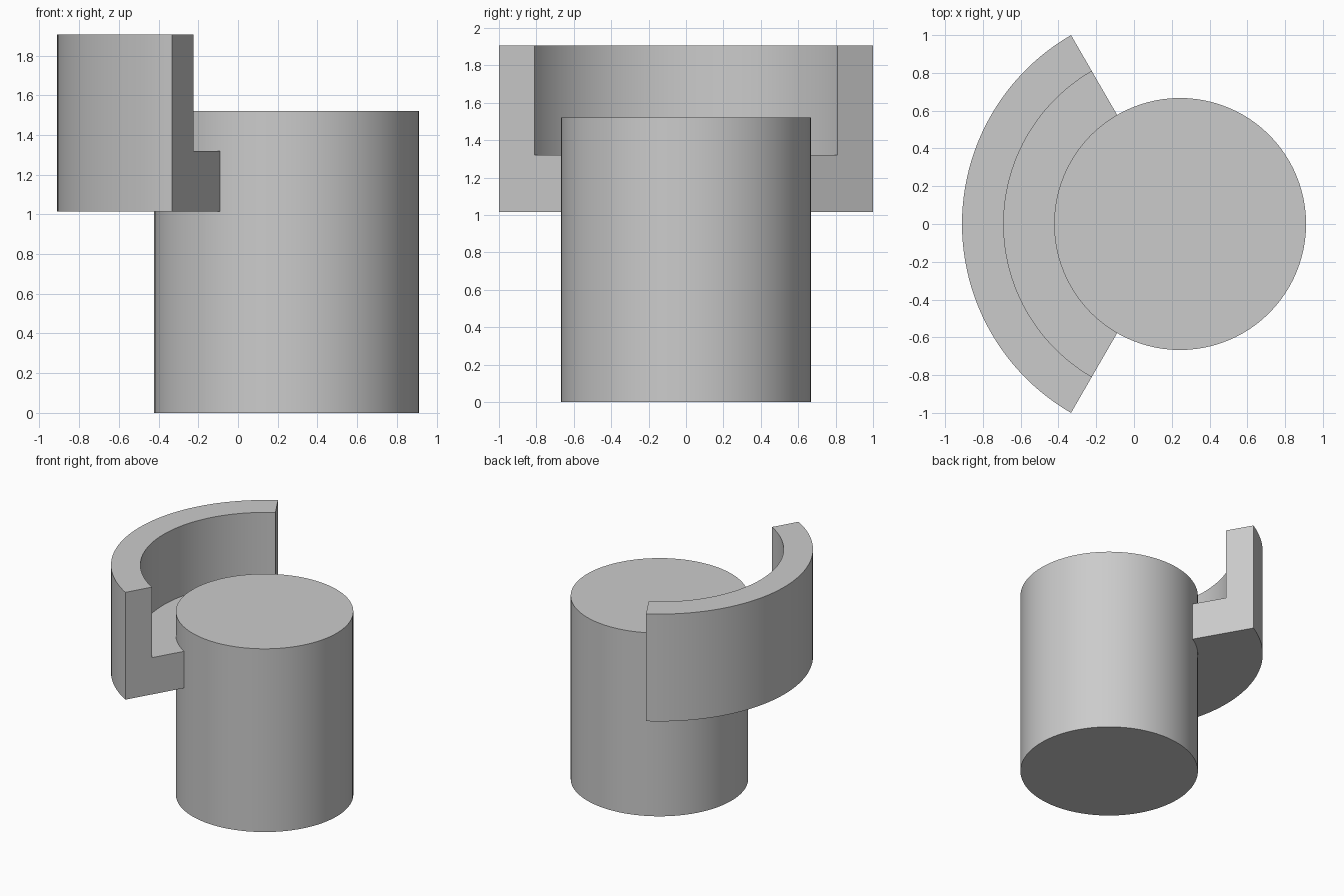
import bpy, bmesh, math

if "Cube" in bpy.data.objects:
    bpy.data.objects.remove(bpy.data.objects["Cube"])

CX, R_POST, H_POST = 0.244, 0.667, 1.52
R_IN, R_OUT = 0.934, 1.1547
Z_LOW, Z_SHELF, Z_TOP = 1.015, 1.32, 1.905


def smooth(obj):
    bpy.ops.object.select_all(action='DESELECT')
    obj.select_set(True)
    bpy.context.view_layer.objects.active = obj
    bpy.ops.object.shade_smooth_by_angle(angle=math.radians(30))


# Solid round post
bpy.ops.mesh.primitive_cylinder_add(vertices=96, radius=R_POST, depth=H_POST,
                                    location=(CX, 0, H_POST / 2))
post = bpy.context.object
post.name = "post"
smooth(post)

# L-shaped section swept 120 degrees around the post axis
r0 = R_POST - 0.006  # tuck the shelf slightly into the post
profile = [(r0, Z_LOW), (R_OUT, Z_LOW), (R_OUT, Z_TOP),
           (R_IN, Z_TOP), (R_IN, Z_SHELF), (r0, Z_SHELF)]
steps = 48
bm = bmesh.new()
rings = []
for i in range(steps + 1):
    a = math.radians(120 + 120 * i / steps)
    rings.append([bm.verts.new((r * math.cos(a), r * math.sin(a), z))
                  for r, z in profile])
n = len(profile)
for a, b in zip(rings, rings[1:]):
    for j in range(n):
        k = (j + 1) % n
        bm.faces.new((a[j], a[k], b[k], b[j]))

# Flat end caps
bm.faces.new(rings[0][::-1])
bm.faces.new(rings[-1])
bmesh.ops.recalc_face_normals(bm, faces=bm.faces)
mesh = bpy.data.meshes.new("curved_ledge")
bm.to_mesh(mesh)
bm.free()
ledge = bpy.data.objects.new("curved_ledge", mesh)
ledge.location.x = CX
bpy.context.collection.objects.link(ledge)
smooth(ledge)
